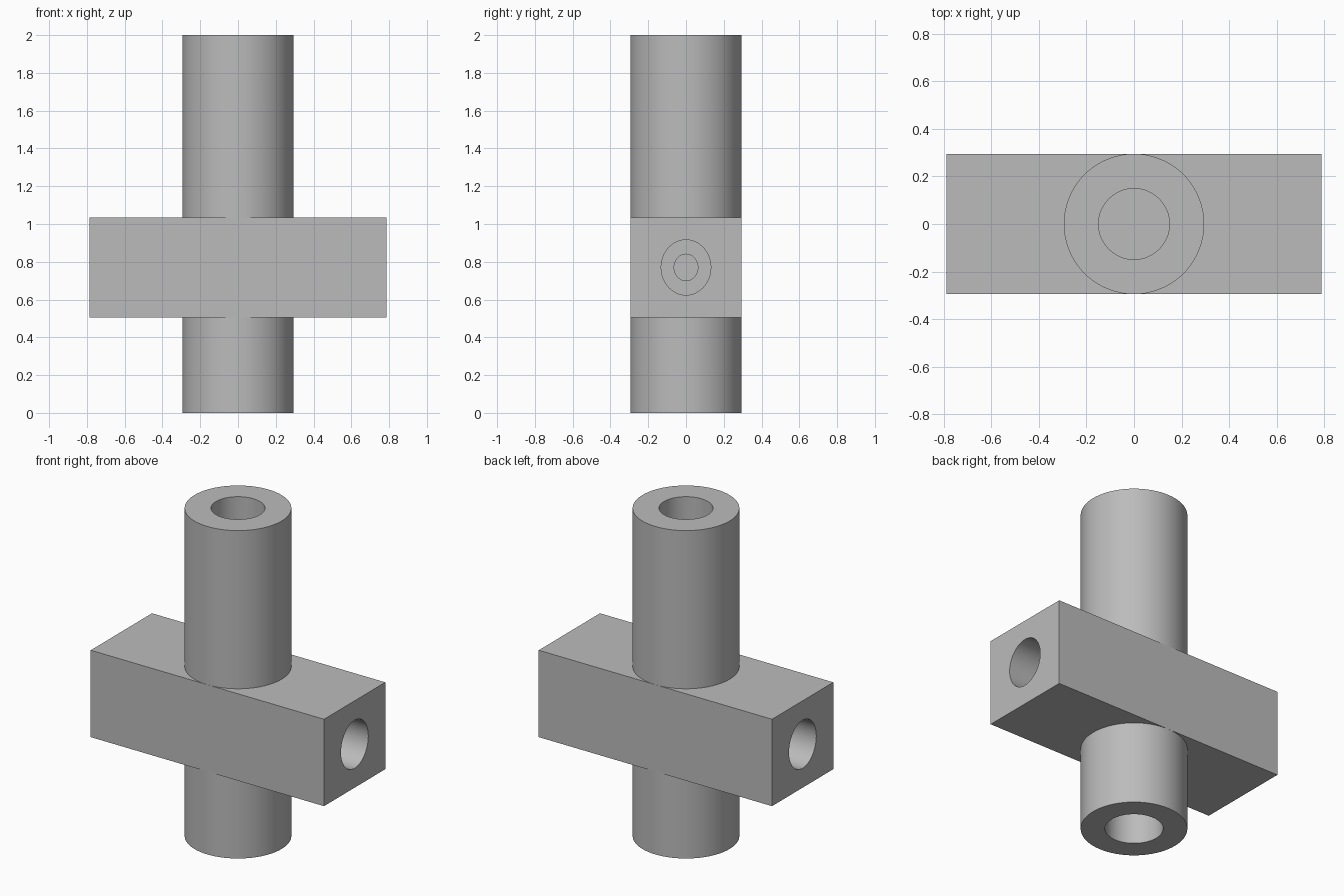
import bpy, bmesh, math
from mathutils import Matrix

cube = bpy.data.objects.get("Cube")
if cube:
    bpy.data.objects.remove(cube, do_unlink=True)

SEGMENTS = 72
RADIUS = 0.295
BOX_BOTTOM, BOX_TOP, HALF_LENGTH = 0.505, 1.035, 0.787

grey = bpy.data.materials.new("machined_grey")
grey.use_nodes = True
colour = (0.5, 0.5, 0.5, 1)
grey.diffuse_color = colour
grey.node_tree.nodes["Principled BSDF"].inputs["Base Color"].default_value = colour


def add_object(name, bm):
    bmesh.ops.recalc_face_normals(bm, faces=bm.faces)
    mesh = bpy.data.meshes.new(name)
    bm.to_mesh(mesh)
    bm.free()
    mesh.materials.append(grey)
    obj = bpy.data.objects.new(name, mesh)
    bpy.context.collection.objects.link(obj)
    return obj


def lathe(name, profile, matrix=Matrix()):
    """Spin (radius, height) points around z, then place the solid."""
    bm = bmesh.new()
    verts = [bm.verts.new((r, 0, z)) for r, z in profile]
    edges = [bm.edges.new(pair) for pair in zip(verts, verts[1:])]
    bmesh.ops.spin(bm, geom=verts + edges, axis=(0, 0, 1), cent=(0, 0, 0),
                   angle=math.tau, steps=SEGMENTS)
    bmesh.ops.remove_doubles(bm, verts=bm.verts, dist=0.0001)
    bm.transform(matrix)
    return add_object(name, bm)


def smooth(obj):
    bpy.ops.object.select_all(action="DESELECT")
    obj.select_set(True)
    bpy.context.view_layer.objects.active = obj
    bpy.ops.object.shade_smooth_by_angle(angle=math.radians(30))


def tube(name, base, end, bore, floor):
    """Round post from the block to its open end, with a blind bore."""
    smooth(lathe(name, [(0, base), (RADIUS, base), (RADIUS, end),
                        (bore, end), (bore, floor), (0, floor)]))


# Upright posts above and below the block
tube("upper_post", BOX_TOP, 2, 0.149, BOX_TOP + 0.1)
tube("lower_post", BOX_BOTTOM, 0, 0.161, BOX_BOTTOM - 0.1)

# Cross block
bm = bmesh.new()
bmesh.ops.create_cube(bm, size=1)
middle = (BOX_TOP + BOX_BOTTOM) / 2
bm.transform(Matrix.Translation((0, 0, middle)) @ Matrix.Diagonal(
    (2 * HALF_LENGTH, 2 * RADIUS, BOX_TOP - BOX_BOTTOM, 1)))
block = add_object("cross_block", bm)

# Stepped oval bores in both ends of the block
for side, label in ((1, "left"), (-1, "right")):
    place = (Matrix.Translation((0, 0, middle))
             @ Matrix.Rotation(side * math.pi / 2, 4, "Y")
             @ Matrix.Diagonal((1, 0.9, 1, 1)))
    cutter = lathe(label + "_bore_cutter",
                   [(0, 0.15), (0.07, 0.15), (0.07, 0.35), (0.146, 0.35),
                    (0.146, 0.9), (0, 0.9)], place)
    cutter.hide_render = True
    cutter.hide_set(True)
    cut = block.modifiers.new(label + "_bore", "BOOLEAN")
    cut.operation = "DIFFERENCE"
    cut.solver = "EXACT"
    cut.object = cutter

# Bake the bores so the shading follows the cut edges
bpy.context.view_layer.update()
baked = bpy.data.meshes.new_from_object(
    block.evaluated_get(bpy.context.evaluated_depsgraph_get()))
block.modifiers.clear()
block.data = baked
for obj in [o for o in bpy.data.objects if o.name.endswith("_bore_cutter")]:
    bpy.data.objects.remove(obj, do_unlink=True)
smooth(block)
